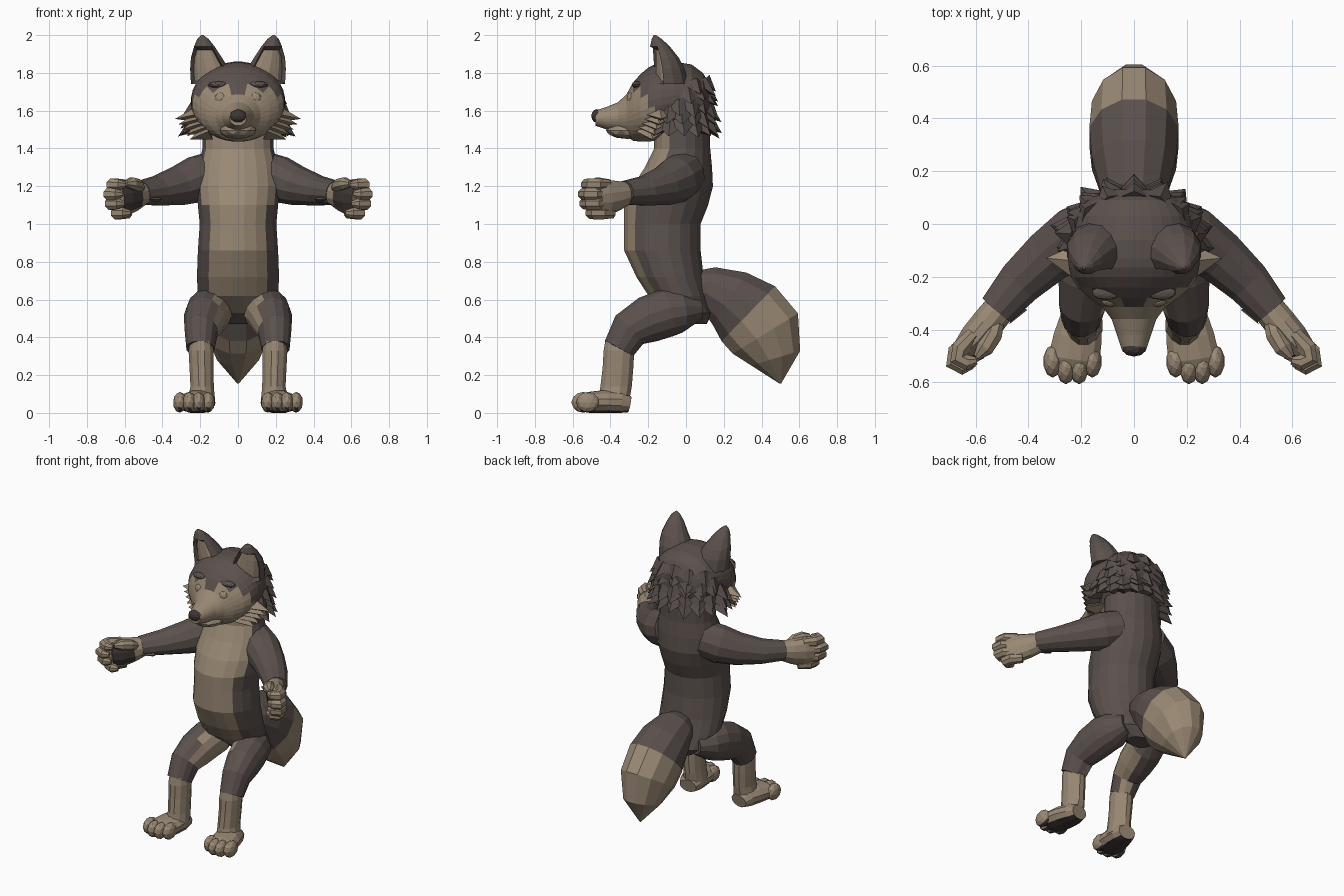
import bpy, bmesh, math, random
from mathutils import Vector, Matrix

random.seed(4)
cube = bpy.data.objects.get("Cube")
if cube:
    bpy.data.objects.remove(cube)


def material(name, rgb):
    m = bpy.data.materials.new(name)
    m.use_nodes = True
    m.diffuse_color = (*rgb, 1)
    m.node_tree.nodes["Principled BSDF"].inputs["Base Color"].default_value = (*rgb, 1)
    return m


MATS = [material("dark_fur", (0.105, 0.082, 0.074)),
        material("tan_fur", (0.32, 0.25, 0.175)),
        material("nose_and_pads", (0.05, 0.037, 0.034))]
DARK, TAN, PAD = range(3)
Y, Z = Vector((0, 1, 0)), Vector((0, 0, 1))


def finish(name, bm, colour):
    """Turn a bmesh into an object; colour is an index or a rule(centre, normal)."""
    bmesh.ops.recalc_face_normals(bm, faces=bm.faces)
    bm.normal_update()
    for f in bm.faces:
        if callable(colour):
            f.material_index = int(colour(f.calc_center_median(), f.normal))
        else:
            f.material_index = colour
    mesh = bpy.data.meshes.new(name)
    bm.to_mesh(mesh)
    bm.free()
    for m in MATS:
        mesh.materials.append(m)
    ob = bpy.data.objects.new(name, mesh)
    bpy.context.collection.objects.link(ob)


def loft(bm, rings, n=12, up=Z, axis=None, s=1, floor=None):
    """Skin elliptical rings (x, y, z, half width, half height) along a path."""
    centres = [Vector((s * r[0], r[1], r[2])) for r in rings]
    loops = []
    for i, r in enumerate(rings):
        t = axis or (centres[min(i + 1, len(rings) - 1)] - centres[max(i - 1, 0)]).normalized()
        side = t.cross(up).normalized()
        top = side.cross(t)
        loop = []
        for k in range(n):
            a = math.tau * (k + 0.5) / n
            p = centres[i] + side * r[3] * math.cos(a) + top * r[4] * math.sin(a)
            if floor is not None:
                p.z = max(p.z, floor)
            loop.append(bm.verts.new(p))
        loops.append(loop)
    for a, b in zip(loops, loops[1:]):
        for k in range(n):
            j = (k + 1) % n
            bm.faces.new((a[k], a[j], b[j], b[k]))
    bm.faces.new(loops[0])
    bm.faces.new(loops[-1])


def tube(name, rings, colour, **kw):
    bm = bmesh.new()
    loft(bm, rings, **kw)
    finish(name, bm, colour)


def add_blob(bm, centre, size):
    bmesh.ops.create_icosphere(bm, subdivisions=2, radius=1,
                               matrix=Matrix.Translation(centre) @ Matrix.Diagonal((*size, 1)))


def blob(name, centre, size, colour):
    bm = bmesh.new()
    add_blob(bm, centre, size)
    finish(name, bm, colour)


def spike(bm, base, direction, radius, length):
    """Flattened tuft of fur."""
    d = Vector(direction).normalized()
    m = Matrix.Translation(Vector(base) + d * length / 2) @ d.to_track_quat('Z', 'Y').to_matrix().to_4x4()
    bmesh.ops.create_cone(bm, segments=4, radius1=radius, radius2=0, depth=length, cap_ends=True,
                          matrix=m @ Matrix.Diagonal((1, 0.6, 1, 1)))


# Torso with pale chest and belly
def torso_colour(c, n):
    width = 0.2 if c.z > 1.05 else 0.135
    return TAN if n.y < -0.45 and abs(c.x) < width and c.z > 0.52 else DARK


tube("torso", [(0, .05, .47, .08, .06), (0, .03, .53, .18, .11), (0, -.04, .62, .215, .16),
               (0, -.085, .72, .22, .18), (0, -.125, .86, .215, .205), (0, -.125, 1, .205, .205),
               (0, -.105, 1.1, .215, .225), (0, -.07, 1.2, .225, .215), (0, -.04, 1.3, .215, .18),
               (0, -.02, 1.4, .19, .15), (0, -.02, 1.5, .19, .15)],
     torso_colour, n=20, up=Y, axis=Z)

# Bushy tail with pale end
tube("tail", [(0, .02, .67, .08, .08), (0, .12, .66, .13, .12), (0, .23, .605, .165, .17),
              (0, .33, .525, .175, .21), (0, .42, .42, .165, .21), (0, .475, .29, .115, .14),
              (0, .5, .155, .004, .004)],
     lambda c, n: c.y - c.z > -.19, n=12)


# Head with dark cap and pale face
def face_colour(c, n):
    peak = 1.69 if abs(c.x) < 0.04 and c.y > -0.33 else 1.735
    return TAN if c.z < min(peak, 1.58 - 0.9 * (c.y + 0.12)) and c.y < -0.1 else DARK


tube("head", [(0, .13, 1.64, .1, .09), (0, .09, 1.65, .18, .15), (0, .03, 1.66, .22, .185),
              (0, -.06, 1.66, .24, .2), (0, -.13, 1.65, .25, .205), (0, -.165, 1.643, .248, .204),
              (0, -.2, 1.632, .24, .197), (0, -.24, 1.615, .215, .18), (0, -.28, 1.595, .17, .155),
              (0, -.315, 1.575, .12, .112), (0, -.36, 1.565, .085, .08), (0, -.42, 1.56, .065, .06),
              (0, -.48, 1.56, .045, .04)],
     face_colour, n=32, axis=-Y)
blob("lower_jaw", (0, -.31, 1.495), (.1, .115, .045), TAN)
blob("nose", (0, -.472, 1.572), (.046, .03, .036), PAD)

# Shaggy ruff round the back and sides of the head; higher rows sit further back
bm = bmesh.new()
for row in range(5):
    start = -30 + 17 * row
    count = 13 - 2 * row
    reach = 1 - 0.03 * row
    for k in range(count):
        a = math.radians(start + (180 - 2 * start) * k / (count - 1))
        out = Vector((math.cos(a), math.sin(a), 0))
        base = Vector((out.x * .23 * reach, -.05 + out.y * .165 * reach,
                       1.53 + 0.055 * row + random.uniform(-.015, .015)))
        spike(bm, base, out * 0.75 - Z * random.uniform(0.5, 0.9), .07, random.uniform(.085, .115))
finish("neck_ruff", bm, DARK)

for s, side in ((1, "left"), (-1, "right")):
    # Ear with sunken pale inside
    bm = bmesh.new()
    loft(bm, [(.135, -.09, 1.74, .118, .105), (.15, -.1, 1.82, .107, .097), (.167, -.115, 1.88, .085, .08),
              (.178, -.138, 1.94, .056, .054), (.186, -.155, 1.98, .031, .027),
              (.19, -.165, 2, .006, .006)], n=12, up=Y, axis=Z, s=s)
    bmesh.ops.recalc_face_normals(bm, faces=bm.faces)
    look = Vector((s * .3, -1, 0)).normalized()
    front = [f for f in bm.faces if f.normal.dot(look) > 0.6 and f.calc_center_median().z < 1.95]
    bmesh.ops.inset_region(bm, faces=front, thickness=0.018, use_even_offset=True)
    for v in {v for f in front for v in f.verts}:
        v.co -= look * 0.035
    inner = {tuple(round(q, 4) for q in f.calc_center_median()) for f in front}
    finish(side + "_ear", bm, lambda c, n: tuple(round(q, 4) for q in c) in inner)

    # Eye and brow
    blob(side + "_eye", (s * .09, -.29, 1.665), (.034, .024, .032), TAN)
    blob(side + "_brow", (s * .105, -.26, 1.738), (.055, .028, .018), DARK)

    # Cheek tufts
    bm = bmesh.new()
    for k in range(5):
        spike(bm, (s * (.15 + .014 * k), -.19 + .012 * k, 1.49 + .023 * k),
              (s, .1, -.4 + .05 * k), .075, .115 + .004 * k)
    finish(side + "_cheek_tufts", bm, TAN)

    # Arm and cuff tufts
    bm = bmesh.new()
    loft(bm, [(.12, 0, 1.27, .11, .12), (.22, -.05, 1.235, .12, .125), (.32, -.12, 1.2, .105, .105),
              (.43, -.22, 1.175, .09, .08), (.52, -.325, 1.165, .072, .064)], n=12, s=s)
    for k in range(3):
        spike(bm, (s * (.43 + .02 * k), -.31, 1.13 + .035 * k), (s * .6, -1, 0), .03, .08)
    finish(side + "_arm", bm, DARK)

    # Hand, with a dark pad on the palm
    palm = Vector((-s * .78, -.62, 0))
    tube(side + "_hand", [(.5, -.31, 1.165, .062, .06), (.55, -.37, 1.15, .064, .082),
                          (.6, -.43, 1.14, .062, .098), (.64, -.475, 1.135, .05, .088)],
         lambda c, n: PAD if n.dot(palm) > 0.8 and c.y < -0.425 else TAN, n=12, s=s)

    # Curled fingers and thumb
    bm = bmesh.new()
    for k, bend in enumerate((-.028, .004, .012, -.004)):
        z = 1.058 + 0.05 * k
        loft(bm, [(.61 + bend, -.42 - bend, z, .03, .03), (.66 + bend, -.475 - bend, z, .038, .036),
                  (.668 + bend, -.513 - bend, z, .038, .036), (.635 + bend, -.53 - bend, z, .032, .032),
                  (.6 + bend, -.522 - bend, z, .016, .016)], n=8, s=s)
    loft(bm, [(.52, -.37, 1.18, .03, .03), (.535, -.42, 1.205, .038, .036),
              (.565, -.47, 1.215, .036, .034), (.595, -.505, 1.215, .016, .016)], n=8, s=s)
    finish(side + "_fingers", bm, TAN)

    # Thigh with pale inner side
    tube(side + "_thigh", [(.11, .07, .55, .07, .06), (.14, -.03, .54, .115, .115), (.16, -.1, .53, .117, .128),
                           (.178, -.2, .495, .11, .125), (.195, -.3, .44, .09, .105), (.2, -.355, .34, .075, .085)],
         lambda c, n: TAN if n.x * s < -0.2 and n.z > -0.85 and -.3 < c.y < -0.03 else DARK, n=14, s=s)

    # Lower leg
    tube(side + "_lower_leg", [(.195, -.355, .38, .06, .075), (.195, -.355, .33, .069, .084),
                               (.193, -.36, .24, .066, .084), (.19, -.37, .14, .064, .086),
                               (.195, -.385, .05, .078, .085)],
         TAN, n=12, up=Y, axis=Z, s=s)

    # Foot with toes and dark sole
    bm = bmesh.new()
    loft(bm, [(.195, -.3, .045, .06, .045), (.2, -.35, .055, .08, .065), (.213, -.43, .058, .095, .065),
              (.227, -.51, .055, .1, .058), (.23, -.55, .05, .085, .042)], n=12, s=s, floor=0)
    for k in range(4):
        add_blob(bm, (s * (.158 + .05 * k), -.52 - .025 * (k in (1, 2)), .056), (.036, .062, .055))
    finish(side + "_foot", bm, lambda c, n: PAD if n.z < -0.7 and c.z < 0.03 else TAN)
